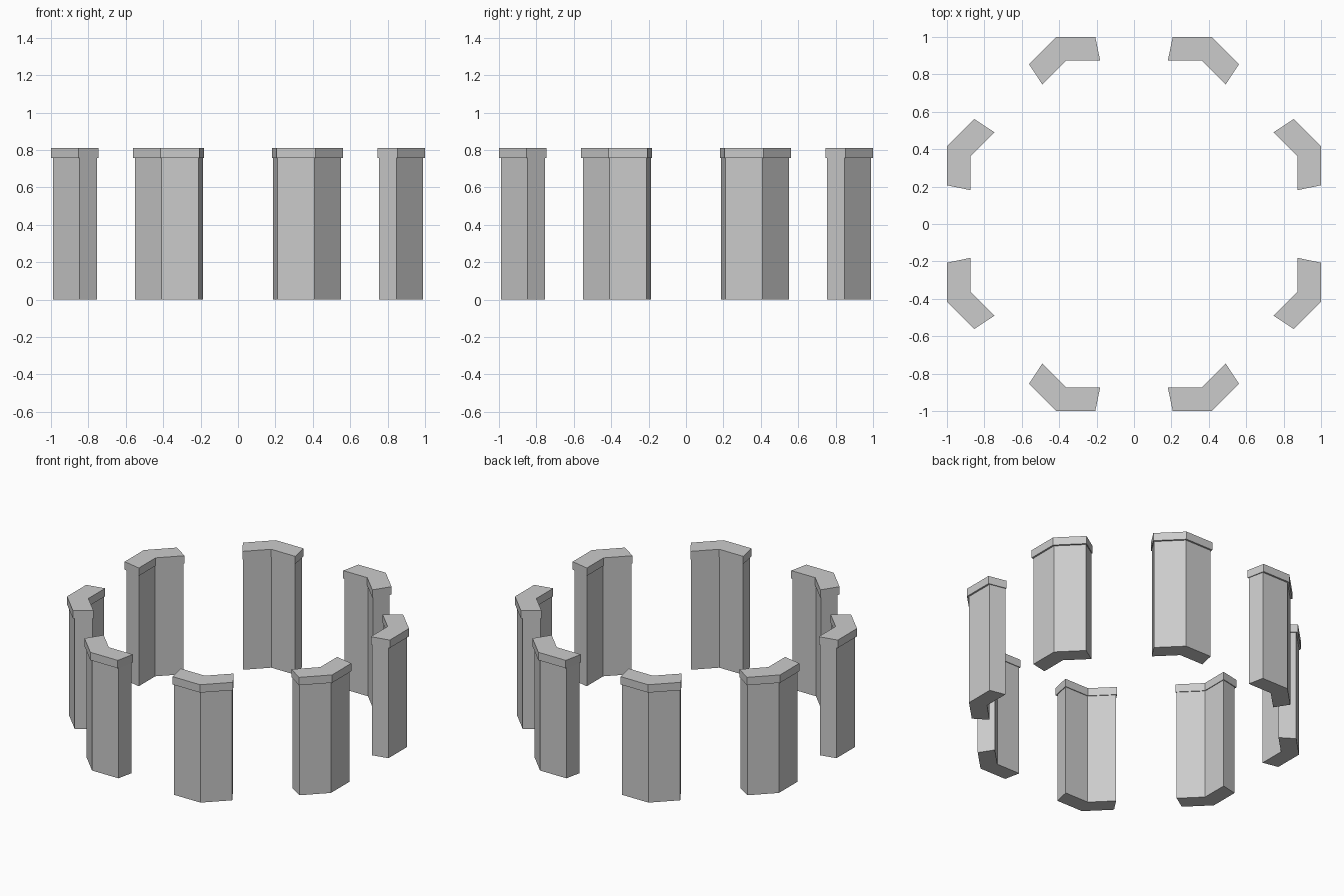
import bpy, bmesh
from math import tan, pi
from mathutils import Matrix, Vector

if "Cube" in bpy.data.objects:
    bpy.data.objects.remove(bpy.data.objects["Cube"])

T = tan(pi / 8)                          # half side / apothem of an octagon
CORNER = Vector((T, 1)).normalized()     # direction of the corner each block wraps


def mirrored(p):
    # reflect a plan point across the octagon corner line
    return 2 * p.dot(CORNER) * CORNER - p


def bent_block(name, outer, inner, end, z0, z1, turn):
    # L-bent block around one octagon corner, with radial end faces
    a, b = Vector((end * outer, outer)), Vector((end * inner, inner))
    plan = [a, b, Vector((T * inner, inner)), mirrored(b),
            mirrored(a), Vector((T * outer, outer))]
    bm = bmesh.new()
    face = bm.faces.new([bm.verts.new((p.x, p.y, z0)) for p in plan])
    top = bmesh.ops.extrude_face_region(bm, geom=[face], use_keep_orig=True)
    bmesh.ops.translate(bm, vec=(0, 0, z1 - z0),
                        verts=[v for v in top["geom"] if isinstance(v, bmesh.types.BMVert)])
    bmesh.ops.recalc_face_normals(bm, faces=bm.faces)
    bm.transform(Matrix.Rotation(turn, 4, 'Z'))
    mesh = bpy.data.meshes.new(name)
    bm.to_mesh(mesh)
    bm.free()
    bpy.context.collection.objects.link(bpy.data.objects.new(name, mesh))


# Ring of eight battlement blocks, each with a slightly overhanging capstone
for i in range(8):
    turn = i * pi / 4
    bent_block(f"merlon_{i + 1}", 0.988, 0.88, 0.213, 0, 0.756, turn)
    bent_block(f"capstone_{i + 1}", 1.0, 0.875, T / 2, 0.756, 0.81, turn)
